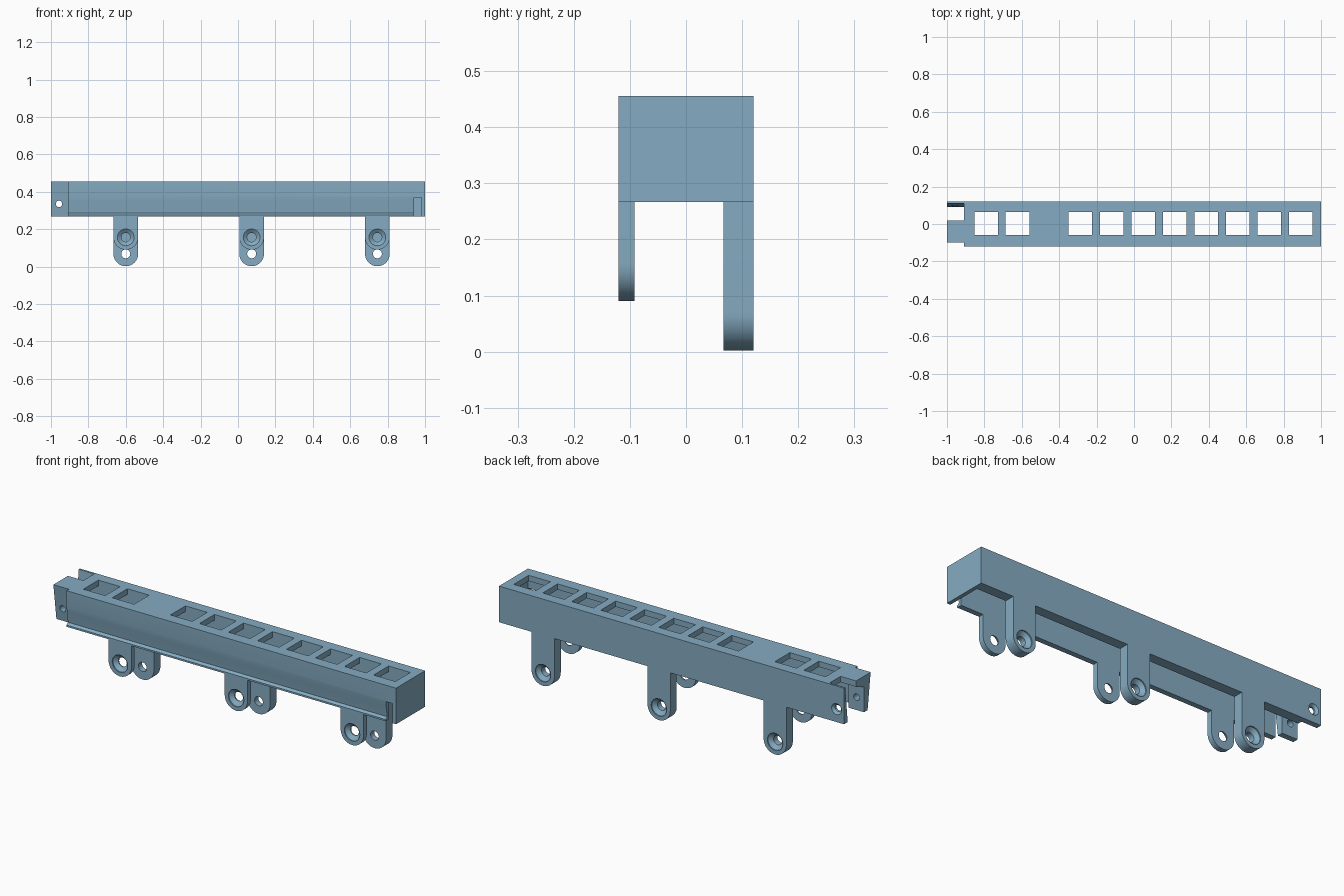
import bpy, bmesh, math
from mathutils import Vector

if "Cube" in bpy.data.objects:
    bpy.data.objects.remove(bpy.data.objects["Cube"])

paint = bpy.data.materials.new("steel_blue")
paint.diffuse_color = (0.235, 0.41, 0.54, 1)
paint.use_nodes = True
paint.node_tree.nodes["Principled BSDF"].inputs["Base Color"].default_value = paint.diffuse_color


def finish(name, bm):
    bmesh.ops.recalc_face_normals(bm, faces=bm.faces)
    me = bpy.data.meshes.new(name)
    bm.to_mesh(me)
    bm.free()
    me.materials.append(paint)
    ob = bpy.data.objects.new(name, me)
    bpy.context.collection.objects.link(ob)
    return ob


def extrude(name, pts, axis, a, b):
    """Extrude a profile along x (points are y, z) or y (points are x, z)."""
    bm = bmesh.new()
    co = [(a, p, q) if axis == 'x' else (p, a, q) for p, q in pts]
    face = bm.faces.new([bm.verts.new(c) for c in co])
    new = bmesh.ops.extrude_face_region(bm, geom=[face])["geom"]
    step = Vector((b - a, 0, 0)) if axis == 'x' else Vector((0, b - a, 0))
    bmesh.ops.translate(bm, vec=step, verts=[v for v in new if isinstance(v, bmesh.types.BMVert)])
    return finish(name, bm)


def box(name, x0, x1, y0, y1, z0, z1):
    return extrude(name, [(y0, z0), (y1, z0), (y1, z1), (y0, z1)], 'x', x0, x1)


def lathe_y(name, x, z, rings, n=32):
    """Closed round shape along y from (y, radius) rings."""
    bm = bmesh.new()
    loops = [[bm.verts.new((x + r * math.cos(2 * math.pi * i / n), y,
                            z + r * math.sin(2 * math.pi * i / n))) for i in range(n)]
             for y, r in rings]
    for a, b in zip(loops, loops[1:]):
        for i in range(n):
            bm.faces.new((a[i], a[(i + 1) % n], b[(i + 1) % n], b[i]))
    bm.faces.new(loops[0])
    bm.faces.new(loops[-1])
    return finish(name, bm)


def apply_bool(ob, other, op='DIFFERENCE'):
    mod = ob.modifiers.new("bool", 'BOOLEAN')
    mod.operation, mod.solver, mod.object = op, 'EXACT', other
    bpy.context.view_layer.objects.active = ob
    bpy.ops.object.modifier_apply(modifier=mod.name)
    bpy.data.objects.remove(other)


def smooth(ob):
    bpy.ops.object.select_all(action='DESELECT')
    ob.select_set(True)
    bpy.context.view_layer.objects.active = ob
    bpy.ops.object.shade_smooth_by_angle(angle=math.radians(30))


LOW, TOP, HALF = 0.267, 0.456, 0.12
IN_F, IN_B, CEIL = -0.092, 0.067, 0.426

# channel open underneath, front wall bows in to a small bottom lip
rail = extrude("rail", [
    (-HALF, LOW), (-HALF, 0.276), (-0.108, 0.286), (-0.112, 0.32), (-0.117, 0.35),
    (-HALF, 0.375), (-HALF, TOP), (HALF, TOP), (HALF, LOW), (IN_B, LOW),
    (IN_B, CEIL), (IN_F, CEIL), (IN_F, LOW)], 'x', -0.91, 0.94)

# right end with full-depth front wall and end cap
tail = extrude("rail_tail", [
    (-HALF, LOW), (-HALF, TOP), (HALF, TOP), (HALF, LOW), (IN_B, LOW),
    (IN_B, CEIL), (IN_F, CEIL), (IN_F, LOW)], 'x', 0.94, 0.98)
apply_bool(rail, tail, 'UNION')
apply_bool(rail, box("cap", 0.98, 1.0, -HALF, HALF, LOW, TOP), 'UNION')
apply_bool(rail, box("slot", 0.94, 0.98, -0.2, -0.085, 0.2, 0.37))

# row of square windows with one left out
for i in range(11):
    if i != 2:
        x = -0.791 + 0.1682 * i
        apply_bool(rail, box("window", x - 0.063, x + 0.063, -0.06, 0.064, 0.4, 0.5))

# tapered joint at the left end
front_joint = extrude("front_joint", [
    (-0.10, TOP), (0.02, TOP), (0.02, 0.425), (-0.045, 0.40),
    (-0.045, LOW), (-0.075, LOW)], 'x', -1.0, -0.91)
back_joint = extrude("back_joint", [
    (HALF, LOW), (HALF, TOP), (0.11, TOP), (0.09, LOW)], 'x', -1.0, -0.91)
apply_bool(front_joint, lathe_y("hole", -0.957, 0.335, [(-0.2, 0.017), (0.05, 0.017)]))
apply_bool(back_joint, lathe_y("hole", -0.957, 0.335, [(0.05, 0.017), (0.108, 0.017), (0.125, 0.034)]))


def lug(name, x, zc, y_out, y_in):
    """Round-ended mounting tab, countersunk from its outer side."""
    r = 0.066
    pts = [(x - r, LOW), (x + r, LOW)]
    pts += [(x + r * math.cos(t), zc - r * math.sin(t))
            for t in (math.pi * i / 24 for i in range(25))]
    ob = extrude(name, pts, 'y', y_out, y_in)
    s = 1 if y_in > y_out else -1
    apply_bool(ob, lathe_y("hole", x, zc, [
        (y_out - s * 0.01, 0.045), (y_out + s * 0.006, 0.045),
        (y_out + s * 0.022, 0.024), (y_in + s * 0.02, 0.024)]))
    smooth(ob)


# three pairs of mounting lugs
for i, x in enumerate((-0.6, 0.073, 0.745)):
    lug(f"front_lug_{i + 1}", x, 0.156, -HALF, IN_F)
    lug(f"back_lug_{i + 1}", x, 0.068, HALF, IN_B)

for ob in (rail, front_joint, back_joint):
    smooth(ob)
